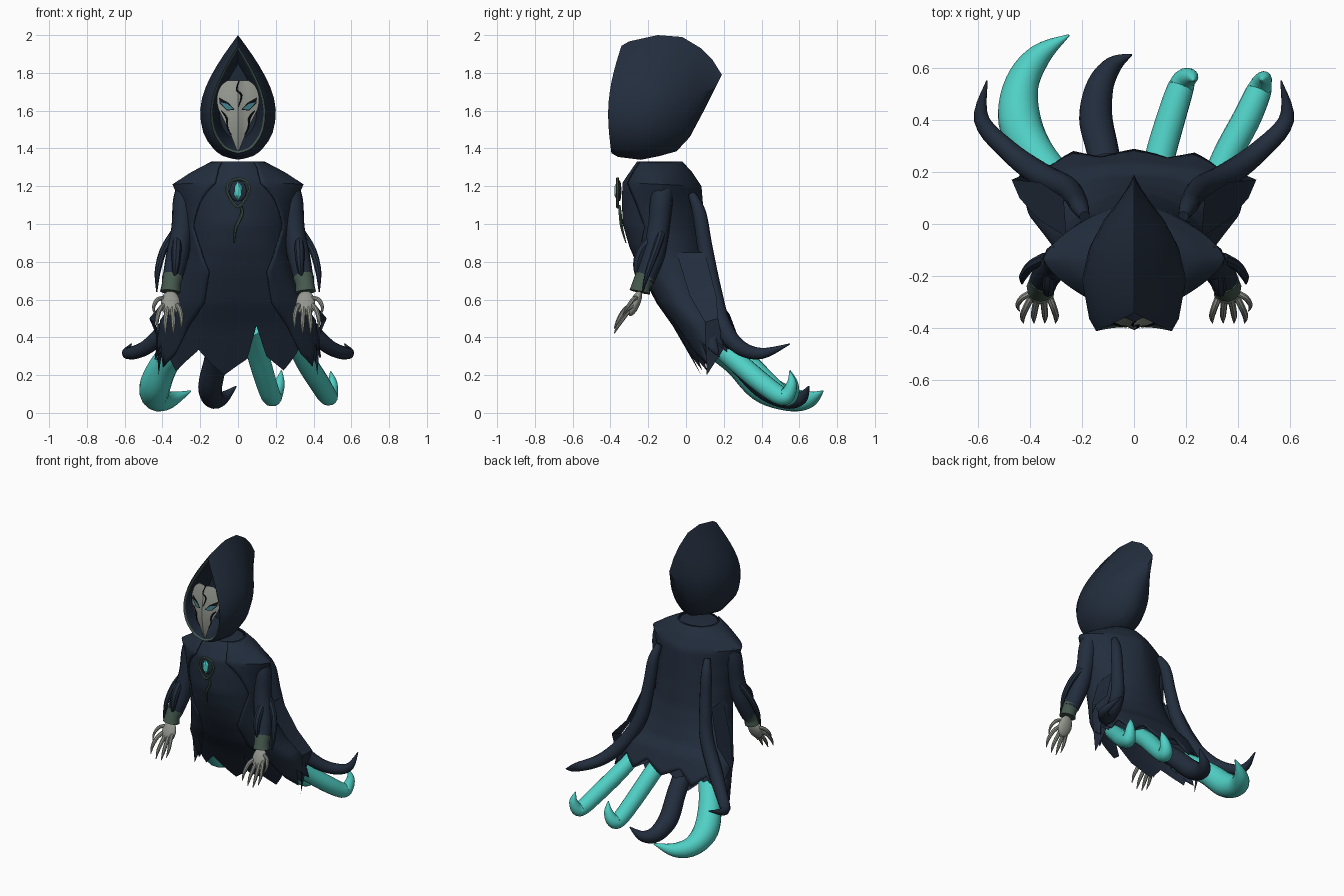
import bpy, bmesh, math, random
from mathutils import Vector

random.seed(4)
cube = bpy.data.objects.get("Cube")
if cube:
    bpy.data.objects.remove(cube)


def material(name, rgb):
    m = bpy.data.materials.new(name)
    m.use_nodes = True
    m.diffuse_color = (*rgb, 1)
    bsdf = m.node_tree.nodes["Principled BSDF"]
    bsdf.inputs["Base Color"].default_value = (*rgb, 1)
    bsdf.inputs["Roughness"].default_value = 0.8
    return m


NAVY = material("navy cloth", (0.016, 0.026, 0.046))
SHADE = material("hood lining", (0.012, 0.020, 0.035))
TEAL = material("teal skin", (0.08, 0.63, 0.56))
BONE = material("bone", (0.29, 0.31, 0.27))
GREEN = material("dull green trim", (0.06, 0.10, 0.077))
BLACK = material("black cracks", (0.004, 0.004, 0.006))
EYE = material("eye blue", (0.05, 0.20, 0.24))


def sample(pts, t):
    """Smooth curve through tuples, t counted in points."""
    n = len(pts) - 1
    i = min(int(t), n - 1)
    f = t - i
    quad = zip(pts[max(i - 1, 0)], pts[i], pts[i + 1], pts[min(i + 2, n)])
    return [b + 0.5 * f * (c - a + f * (2*a - 5*b + 4*c - d + f * (3*(b - c) + d - a)))
            for a, b, c, d in quad]


def finish(name, bm, mats, angle=40):
    me = bpy.data.meshes.new(name)
    bmesh.ops.remove_doubles(bm, verts=bm.verts, dist=0.0004)
    bmesh.ops.recalc_face_normals(bm, faces=bm.faces)
    bm.to_mesh(me)
    bm.free()
    for m in mats:
        me.materials.append(m)
    ob = bpy.data.objects.new(name, me)
    bpy.context.collection.objects.link(ob)
    bpy.ops.object.select_all(action='DESELECT')
    ob.select_set(True)
    bpy.context.view_layer.objects.active = ob
    bpy.ops.object.shade_smooth_by_angle(angle=math.radians(angle))
    return ob


def skin(name, rows, mats, rule=lambda r: 0, caps=False, angle=40):
    """Bridge rows of points with quads."""
    bm = bmesh.new()
    grid = [[bm.verts.new(p) for p in row] for row in rows]
    for r in range(len(grid) - 1):
        for a, b, c, d in zip(grid[r], grid[r][1:], grid[r + 1][1:], grid[r + 1]):
            bm.faces.new((a, b, c, d)).material_index = rule(r)
    if caps:
        bm.faces.new(grid[0][:-1]).material_index = rule(0)
        bm.faces.new(grid[-1][:-1]).material_index = rule(len(grid) - 2)
    return finish(name, bm, mats, angle)


def tube(name, pts, mat, sides=12, steps=5, flip=1):
    """Tapered tube through (x, y, z, radius) points."""
    n = (len(pts) - 1) * steps
    path = [sample(pts, i / steps) for i in range(n + 1)]
    rows, side = [], Vector((1, 0.1, 0.05))
    for i, p in enumerate(path):
        c = Vector(p[:3])
        d = (Vector(path[min(i + 1, n)][:3]) - Vector(path[max(i - 1, 0)][:3])).normalized()
        side = (side - d * side.dot(d)).normalized()
        up = d.cross(side)
        ring = [c + p[3] * (side * math.cos(a) + up * math.sin(a))
                for a in (k * math.tau / sides for k in range(sides + 1))]
        rows.append([(v.x * flip, v.y, v.z) for v in ring])
    return skin(name, rows, [mat], caps=True)


def blob(name, loc, scale, mat, tilt=0, detail=3, angle=40):
    bm = bmesh.new()
    bmesh.ops.create_icosphere(bm, subdivisions=detail, radius=1)
    ob = finish(name, bm, [mat], angle)
    ob.location, ob.scale, ob.rotation_euler = loc, scale, (tilt, 0, 0)


# Hood: teardrop sections (bottom y, bottom z, top y, top z, half width, bulge)
drop = [(0, 0), (.03, .4), (.1, .68), (.22, .92), (.4, 1), (.58, .86), (.76, .55), (.9, .24), (1, 0)]
half = [sample(drop, i / 2) for i in range(17)]
loop = [(t, w) for t, w in half] + [(t, -w) for t, w in half[-2::-1]]
hood = [(-.2, 1.45, -.2, 1.85, .10, 0), (-.388, 1.385, -.335, 1.928, .134, .037),
        (-.395, 1.375, -.342, 1.943, .145, .04), (-.36, 1.355, -.30, 1.967, .172, .03),
        (-.24, 1.34, -.15, 2.0, .20, .01), (-.14, 1.36, -.02, 1.99, .172, 0),
        (-.05, 1.385, .08, 1.93, .122, 0), (.02, 1.46, .14, 1.87, .068, 0),
        (.10, 1.61, .19, 1.79, .018, 0)]
rows = [[(w * hw, yb + (yt - yb) * t - bulge * math.sin(math.pi * t), zb + (zt - zb) * t)
         for t, w in loop] for yb, zb, yt, zt, hw, bulge in hood]
skin("hood", rows, [SHADE, GREEN, NAVY], lambda r: min(r, 2), caps=True, angle=60)


# Mask
def face_y(x, z):
    return -.395 + .9 * (z - 1.57) ** 2 + 2.2 * x * x - .012 * max(0, 1 - abs(x) / .03)


mask = [(1.39, .006), (1.48, .042), (1.55, .075), (1.61, .104), (1.67, .112), (1.73, .092), (1.76, .055)]
rows = []
for i in range(19):
    z, w = sample(mask, i / 3)
    rows.append([(w * k / 6, face_y(w * k / 6, z), z) for k in range(-6, 7)])
skin("mask", rows, [BONE])


def face_plate(name, outline, mat, lift):
    bm = bmesh.new()
    bm.faces.new([bm.verts.new((x, face_y(x, z) - lift, z)) for x, z in outline])
    finish(name, bm, [mat])


def crack(name, pts):
    tube(name, [(x, face_y(x, z) - .001, z, r) for x, z, r in pts], BLACK, 6, 4)


crack("brow_crack", [(.005, 1.76, .003), (-.006, 1.71, .005), (.018, 1.68, .005), (.002, 1.62, .002)])
for s, side in ((1, "left"), (-1, "right")):
    face_plate(side + "_eye_socket", [(s * x, z) for x, z in
               ((.018, 1.605), (.06, 1.60), (.098, 1.64), (.10, 1.67), (.05, 1.642))], BLACK, .004)
    face_plate(side + "_eye", [(s * x, z) for x, z in
               ((.025, 1.609), (.06, 1.605), (.095, 1.645), (.055, 1.636))], EYE, .008)
    crack(side + "_cheek_crack", [(s * .088, 1.60, .003), (s * .06, 1.56, .006),
                                  (s * .055, 1.51, .004), (s * .035, 1.47, .002)])

# Robe and open cloak: (front z, back z, front y, back y, half width, front opening in degrees, roundness)
rings = [(1.33, 1.33, -.26, -.03, .13, 38, 1.0), (1.275, 1.275, -.298, .02, .235, 30, 1.2),
         (1.22, 1.20, -.335, .07, .335, 28, 1.4), (1.13, 1.08, -.34, .08, .29, 46, 1.25),
         (1.0, .95, -.335, .09, .265, 62, 1.1), (.88, .8, -.30, .108, .26, 48, 1.0),
         (.75, .68, -.245, .14, .285, 30, .95), (.58, .58, -.155, .175, .34, 28, .9),
         (.46, .52, -.07, .22, .40, 36, .9), (.2, .36, .08, .28, .43, 48, .9)]


def garment(name, grow, opened, teeth, phase):
    cols = teeth * 6
    depth = [random.uniform(.92, 1.03) for _ in range(teeth + 1)]
    rows = []
    for step in range(37):
        r, row = step / 4, []
        for j in range(cols + 1):
            # Zigzag hem with one deep slit where the seam meets
            tooth = 1 - abs(j % 6 - 3) / 3
            low = .0 if j % cols == 0 else .5
            cut = (low + (1 - low) * tooth) * depth[(j % cols) // 6]
            t = r if r < 8 else 8 + (r - 8) * cut
            k = min(int(t), 8)
            zf, zb, yf, yb, hw, gap, e = (a + (b - a) * (t - k) for a, b in zip(rings[k], rings[k + 1]))
            gap *= opened
            u = math.radians(phase + gap + (360 - 2 * gap) * j / cols)
            sx, cy = math.sin(u), -math.cos(u)
            f = (math.copysign(abs(cy) ** e, cy) + 1) / 2
            row.append(((hw + grow) * math.copysign(abs(sx) ** e, sx),
                        yf - grow + (yb - yf + 2 * grow) * f, zf + (zb - zf) * f))
        rows.append(row)
    return skin(name, rows, [NAVY], angle=32)


garment("robe", 0, 0, 9, 12)
cloak = garment("open_cloak", .012, 1, 9, 0)
cloak.modifiers.new("thickness", 'SOLIDIFY').thickness = .01
blob("collar_fill", (0, -.145, 1.321), (.128, .112, .008), NAVY)

# Chest charm with hanging cord
gem_frame = [(0, 1.24), (.045, 1.225), (.06, 1.18), (.035, 1.125), (0, 1.09),
             (-.035, 1.125), (-.06, 1.18), (-.045, 1.225), (0, 1.24)]
tube("charm_frame", [(x, -.362, z, .008) for x, z in gem_frame], GREEN, 6, 3)
blob("charm_backing", (0, -.352, 1.175), (.045, .01, .055), NAVY)
blob("charm_gem", (0, -.364, 1.175), (.024, .018, .052), TEAL, detail=1, angle=5)
tube("charm_cord", [(.015, -.352, 1.10, .006), (.02, -.348, 1.05, .009), (-.012, -.34, .98, .008),
                    (-.02, -.318, .90, .003)], GREEN, 6)

# Arms, hands and long side tendrils
for s, side in ((1, "left"), (-1, "right")):
    tube(side + "_sleeve", [(.265, -.12, 1.21, .055), (.285, -.13, 1.12, .06), (.295, -.145, .98, .058),
                            (.32, -.17, .84, .06), (.35, -.22, .70, .052)], NAVY, flip=s)
    tube(side + "_cuff", [(.346, -.215, .72, .056), (.354, -.235, .68, .05), (.358, -.245, .64, .055)],
         GREEN, flip=s)
    tube(side + "_elbow_spike", [(.34, -.13, .95, .022), (.395, -.16, .86, .02), (.425, -.20, .75, .016),
                                 (.43, -.23, .64, .003)], NAVY, 8, flip=s)
    tube(side + "_forearm_fin", [(.32, -.15, .95, .02), (.325, -.23, .87, .026), (.33, -.26, .78, .02),
                                 (.34, -.25, .68, .004)], NAVY, 8, flip=s)
    blob(side + "_palm", (s * .358, -.27, .58), (.051, .027, .072), BONE, -.4)
    for k, name in enumerate(("inner", "second", "third", "outer")):
        x = .325 + .023 * k
        spread = (k - 1.3) * .02
        drop_z = (.03, 0, 0, .025)[k]
        tube(f"{side}_{name}_finger", [(x, -.28, .57, .014), (x + spread * .6, -.32, .52 + drop_z, .013),
             (x + spread, -.355, .47 + drop_z, .011), (x + spread * .9, -.38, .42 + drop_z, .002)],
             BONE, 8, 3, s)
    tube(side + "_thumb", [(.385, -.26, .61, .012), (.425, -.28, .60, .012), (.447, -.31, .56, .009),
                           (.44, -.335, .52, .002)], BONE, 8, 3, s)
    tube(side + "_back_tendril", [(.19, .03, 1.16, .02), (.21, .07, 1.06, .036), (.225, .10, .88, .04),
         (.26, .14, .66, .046), (.36, .19, .47, .048), (.48, .28, .35, .04), (.585, .40, .315, .03),
         (.565, .55, .365, .003)], NAVY, flip=s)
    # Pointed cloth flap beside each hip
    skin(side + "_hip_flap", [[(s * .26, -.05, .85), (s * .27, .10, .85)],
                              [(s * .37, .02, .62), (s * .36, .16, .62)],
                              [(s * .44, .10, .48), (s * .47, .17, .50)],
                              [(s * .42, .11, .20), (s * .40, .20, .34)]], [NAVY])

# Trailing tentacles
tube("right_teal_tentacle", [(-.26, .12, .38, .07), (-.38, .27, .27, .075), (-.44, .40, .14, .082),
     (-.43, .54, .075, .066), (-.36, .65, .07, .045), (-.25, .725, .115, .004)], TEAL, 16)
tube("middle_dark_tentacle", [(-.09, .12, .42, .06), (-.12, .28, .27, .062), (-.147, .41, .14, .064),
     (-.13, .53, .075, .053), (-.08, .61, .08, .035), (-.01, .65, .14, .004)], NAVY, 16)
tube("middle_teal_tentacle", [(.07, .12, .45, .055), (.10, .26, .33, .058), (.14, .40, .19, .056),
     (.175, .51, .09, .052), (.195, .555, .10, .043), (.22, .565, .16, .028), (.23, .55, .225, .003)], TEAL, 16)
tube("left_teal_tentacle", [(.30, .14, .38, .05), (.36, .27, .27, .055), (.43, .40, .16, .055),
     (.475, .50, .09, .05), (.49, .54, .10, .04), (.50, .56, .16, .026), (.49, .55, .22, .003)], TEAL, 16)
